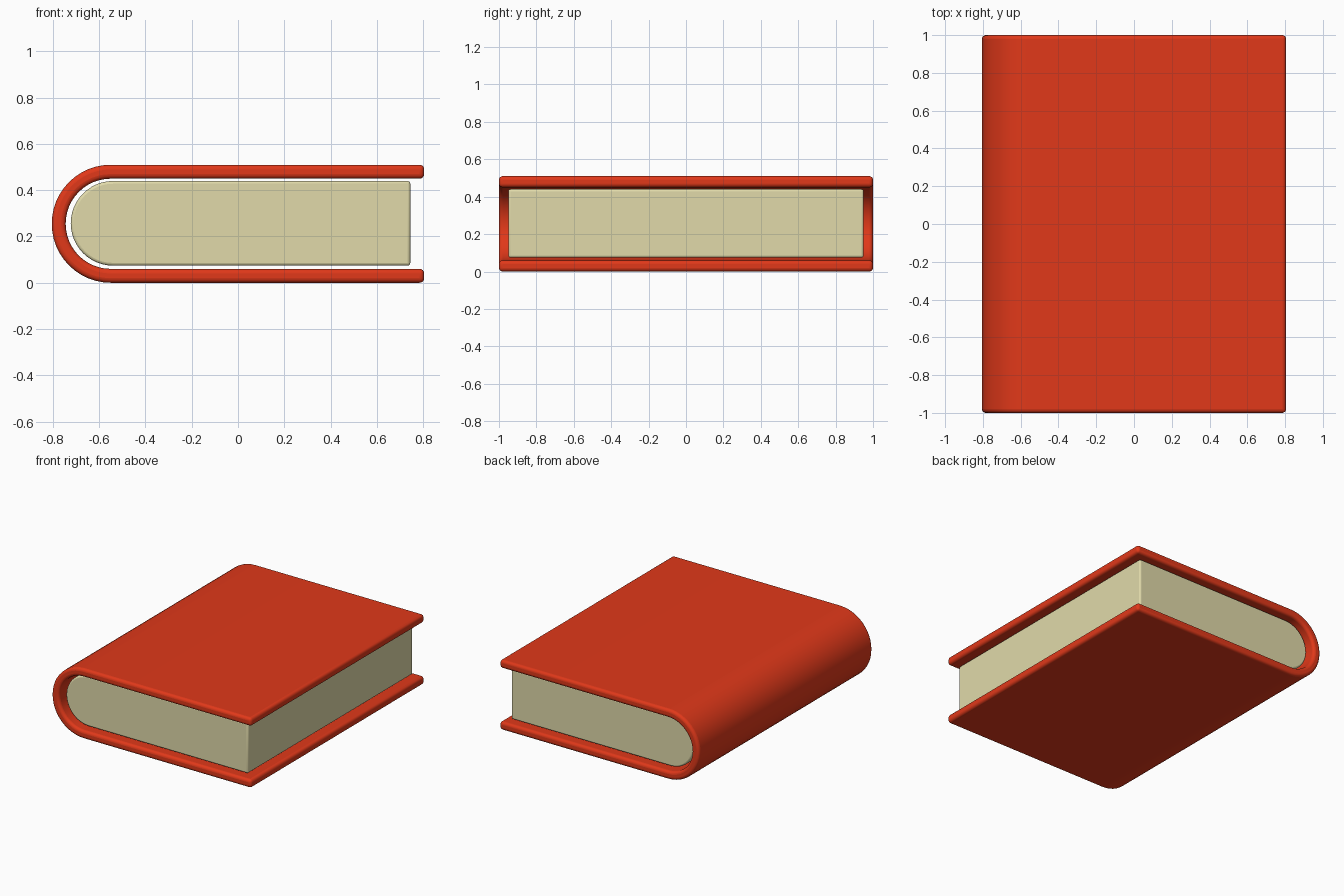
import bpy, bmesh, math

if "Cube" in bpy.data.objects:
    bpy.data.objects.remove(bpy.data.objects["Cube"])


def arc(cx, cz, r, a0, a1, n=24):
    """Points on an arc in the xz plane, angles in degrees."""
    out = []
    for i in range(n + 1):
        a = math.radians(a0 + (a1 - a0) * i / n)
        out.append((cx + r * math.cos(a), cz + r * math.sin(a)))
    return out


def extruded(name, profile, half_depth, color, bevel, segments):
    """Extrude an xz profile along y, round its hard edges and colour it."""
    bm = bmesh.new()
    face = bm.faces.new([bm.verts.new((x, -half_depth, z)) for x, z in profile])
    ext = bmesh.ops.extrude_face_region(bm, geom=[face])
    verts = [v for v in ext["geom"] if isinstance(v, bmesh.types.BMVert)]
    bmesh.ops.translate(bm, verts=verts, vec=(0, 2 * half_depth, 0))
    bmesh.ops.recalc_face_normals(bm, faces=bm.faces[:])
    mesh = bpy.data.meshes.new(name)
    bm.to_mesh(mesh)
    bm.free()
    obj = bpy.data.objects.new(name, mesh)
    bpy.context.collection.objects.link(obj)

    mod = obj.modifiers.new("rounded_edges", "BEVEL")
    mod.width = bevel
    mod.segments = segments
    mod.limit_method = "ANGLE"
    mod.angle_limit = math.radians(40)

    mat = bpy.data.materials.new(name + "_colour")
    mat.diffuse_color = color
    mat.use_nodes = True
    mat.node_tree.nodes["Principled BSDF"].inputs["Base Color"].default_value = mat.diffuse_color
    mesh.materials.append(mat)

    bpy.ops.object.select_all(action="DESELECT")
    obj.select_set(True)
    bpy.context.view_layer.objects.active = obj
    bpy.ops.object.shade_smooth_by_angle(angle=math.radians(40))
    return obj


CZ = 0.255  # mid height of the book

# Cover: two boards joined by a half-round spine
cover_profile = ([(0.805, 0.51)] + arc(-0.55, CZ, 0.255, 90, 270) + [(0.805, 0.0), (0.805, 0.06)]
                 + arc(-0.55, CZ, 0.195, 270, 90) + [(0.805, 0.45)])
extruded("cover", cover_profile, 1.0, (0.75, 0.04, 0.01, 1), 0.02, 4)

# Page block with a matching rounded back
pages_profile = [(0.745, 0.44)] + arc(-0.54, 0.257, 0.183, 90, 270) + [(0.745, 0.074)]
extruded("pages", pages_profile, 0.95, (0.75, 0.70, 0.40, 1), 0.012, 3)
